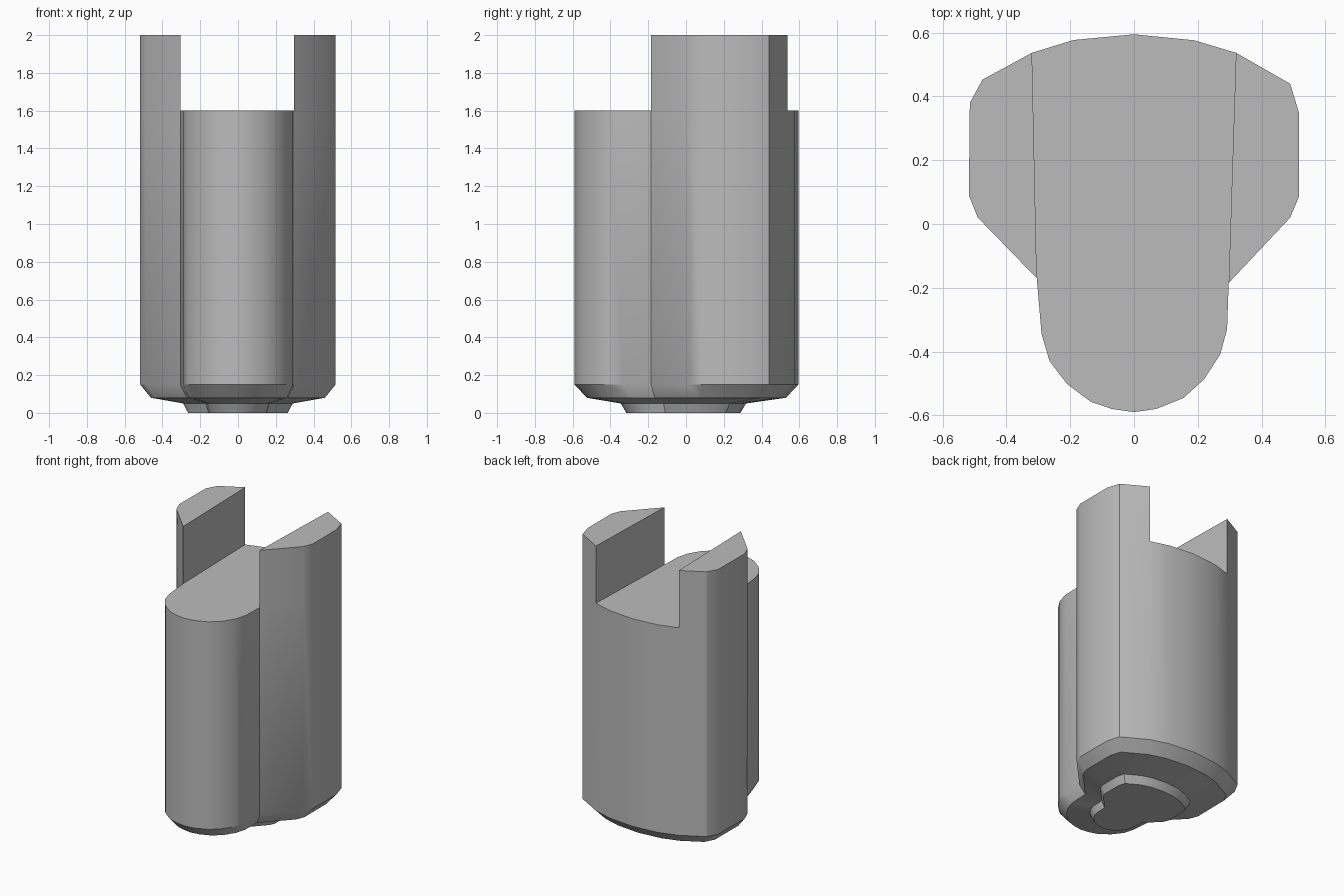
import bpy, bmesh, math

cube = bpy.data.objects.get("Cube")
if cube:
    bpy.data.objects.remove(cube, do_unlink=True)

grey = bpy.data.materials.new("plain grey")
grey.use_nodes = True
colour = (0.5, 0.5, 0.5, 1)
grey.diffuse_color = colour
grey.node_tree.nodes["Principled BSDF"].inputs["Base Color"].default_value = colour

# Outline in three runs, clockwise from the back: right wing, rounded front lobe, left wing
right_wing = [(.32, .537), (.49, .44), (.517, .35), (.517, .085), (.49, .02), (.297, -.185)]
front_lobe = [(.292, -.33), (.27, -.41), (.22, -.487), (.155, -.546), (.07, -.58), (0, -.59),
              (-.07, -.58), (-.135, -.558), (-.21, -.502), (-.265, -.43), (-.29, -.345)]
left_wing = [(-.305, -.17), (-.49, .02), (-.518, .09), (-.515, .38), (-.475, .453), (-.32, .537)]
back_arc = [(-.19, .577), (0, .595), (.19, .576)]
outline = right_wing + front_lobe + left_wing + back_arc
count = len(outline)

bm = bmesh.new()


def ring(points, z, scale=1.0, shift=0.0):
    return [bm.verts.new((x * scale, y * scale + shift, z)) for x, y in points]


def bridge(low, high):
    for i in range(len(low)):
        j = (i + 1) % len(low)
        bm.faces.new((low[i], low[j], high[j], high[i]))


# Foot, chamfer and straight wall
rings = [ring(outline, 0, .51, -.015), ring(outline, .05, .56, -.015),
         ring(outline, .08, .89), ring(outline, .15), ring(outline, 1.6)]
for low, high in zip(rings, rings[1:]):
    bridge(low, high)
bm.faces.new(rings[0])

# Two posts rise from the wings, leaving a channel between them
top = rings[-1]
wing_size = len(right_wing)
left_start = wing_size + len(front_lobe)
for start, points in ((0, right_wing), (left_start, left_wing)):
    base = top[start:start + wing_size]
    cap = ring(points, 2.0)
    bridge(base, cap)
    bm.faces.new(cap)

# Channel floor
lobe_floor = top[wing_size - 1:left_start + 1]
back_floor = top[left_start + wing_size - 1:] + top[:1]
bm.faces.new(lobe_floor + back_floor)

bmesh.ops.recalc_face_normals(bm, faces=bm.faces)
mesh = bpy.data.meshes.new("notched_block")
bm.to_mesh(mesh)
bm.free()
mesh.materials.append(grey)
block = bpy.data.objects.new("notched_block", mesh)
bpy.context.collection.objects.link(block)

# Smooth the curved walls, keep corners sharp
bpy.ops.object.select_all(action='DESELECT')
block.select_set(True)
bpy.context.view_layer.objects.active = block
bpy.ops.object.shade_smooth_by_angle(angle=math.radians(30))
